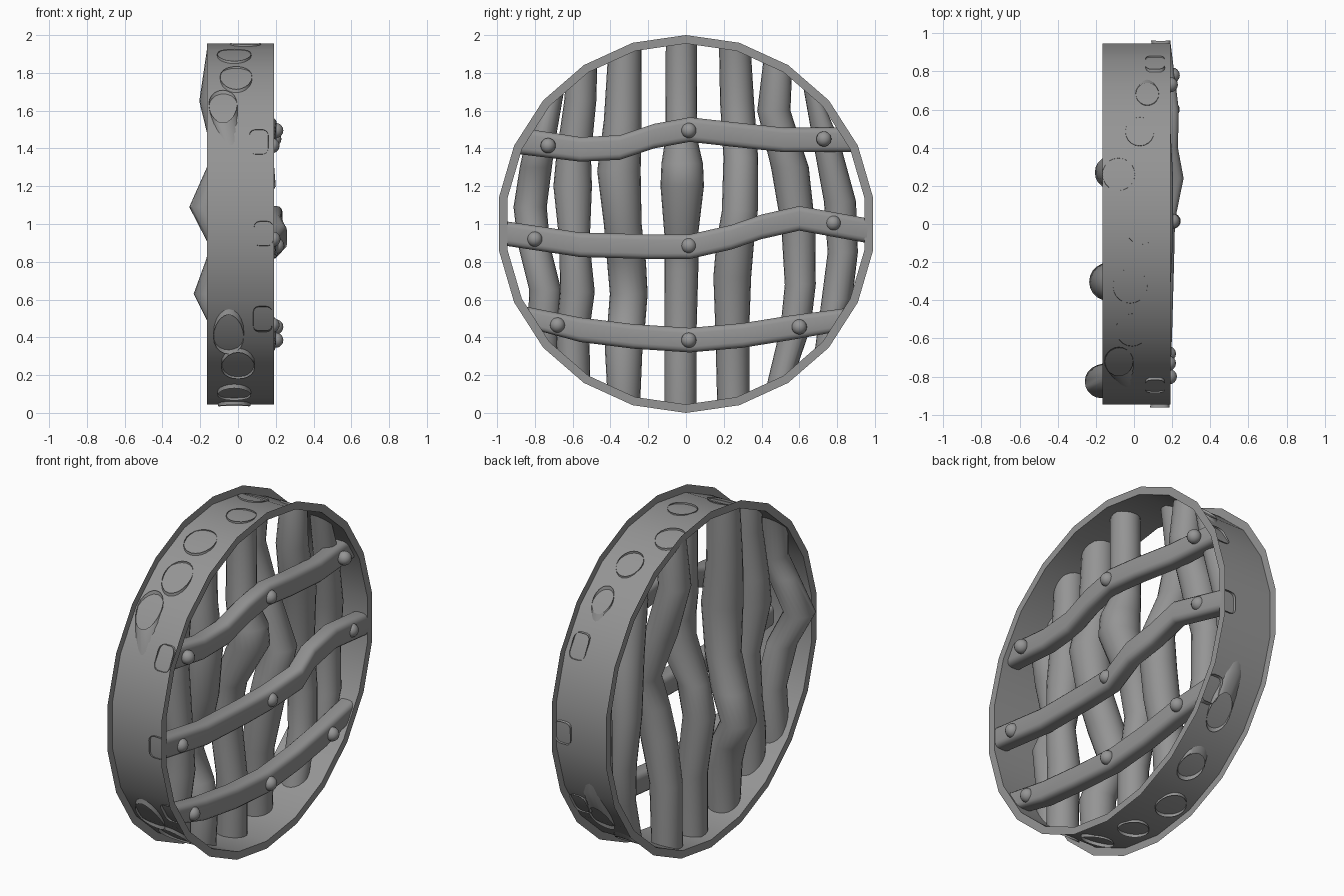
import bpy, bmesh, math
from mathutils import Vector

if "Cube" in bpy.data.objects:
    bpy.data.objects.remove(bpy.data.objects["Cube"])

grey = bpy.data.materials.new("iron_grey")
grey.use_nodes = True
COLOUR = (0.3, 0.3, 0.3, 1)
grey.diffuse_color = COLOUR
grey.node_tree.nodes["Principled BSDF"].inputs["Base Color"].default_value = COLOUR


def finish(bm, name):
    mesh = bpy.data.meshes.new(name)
    bm.to_mesh(mesh)
    bm.free()
    mesh.materials.append(grey)
    obj = bpy.data.objects.new(name, mesh)
    bpy.context.collection.objects.link(obj)
    bpy.ops.object.select_all(action='DESELECT')
    obj.select_set(True)
    bpy.context.view_layer.objects.active = obj
    bpy.ops.object.shade_smooth_by_angle(angle=math.radians(50))


def loft(name, rings):
    """Skin a row of closed rings of points into an open-ended tube."""
    bm = bmesh.new()
    rows = [[bm.verts.new(p) for p in ring] for ring in rings]
    n = len(rows[0])
    for a, b in zip(rows, rows[1:]):
        for i in range(n):
            j = (i + 1) % n
            bm.faces.new((a[i], a[j], b[j], b[i]))
    bmesh.ops.recalc_face_normals(bm, faces=bm.faces)
    finish(bm, name)


def circle(n):
    return [(math.cos(2 * math.pi * i / n), math.sin(2 * math.pi * i / n)) for i in range(n)]


# Hoop: a thin band with a flat lip on each open side
SIDES, BAND, LIP = 22, 0.955, 1.0
profile = [(-0.165, LIP), (-0.165, BAND), (0.19, BAND), (0.19, LIP)]
loft("hoop", [[(x, r * s, 1 + r * c) for c, s in circle(SIDES)] for x, r in profile])

# Bar ends are trimmed to a circle just proud of the band
TRIM, TRIM_Z = 0.961, 0.996


def trimmed(value, across):
    limit = math.sqrt(TRIM ** 2 - across ** 2)
    return max(-limit, min(limit, value))


# Upright bars: stations of (x, y, z, radius), top to bottom
def upright(name, stations):
    rings = []
    for x, y, z, r in stations:
        ring = [(x + r * c, y + r * s) for c, s in circle(20)]
        rings.append([(px, py, TRIM_Z + trimmed(z - TRIM_Z, py)) for px, py in ring])
    loft(name, rings)


upright("upright_1", [(-.08, -.72, 1.78, .075), (-.035, -.775, 1.42, .08),
                      (-.08, -.795, 1.3, .085), (-.17, -.825, 1.09, .088), (-.07, -.805, .89, .085),
                      (-.04, -.745, .65, .085), (-.05, -.755, .15, .08)])
upright("upright_2", [(-.01, -.555, 1.95, .085), (-.01, -.56, 1.65, .085), (-.02, -.595, 1.36, .092),
                      (-.02, -.6, 1.2, .102), (.02, -.59, .9, .08), (.01, -.575, .64, .092),
                      (0, -.6, .43, .088), (0, -.595, .05, .088)])
upright("upright_3", [(-.02, -.325, 2, .09), (-.02, -.335, 1.55, .1), (.01, -.355, 1.28, .115),
                      (-.01, -.335, 1, .1), (-.07, -.315, .8, .103), (-.135, -.303, .63, .1),
                      (-.06, -.315, .48, .1), (-.02, -.33, .35, .1), (-.02, -.33, 0, .088)])
upright("upright_4", [(.04, -.025, 2, .082), (.04, -.025, 1.45, .085), (.08, -.02, 1.32, .11),
                      (.085, -.02, 1.2, .115), (-.03, -.025, .95, .09), (-.07, -.025, .75, .09),
                      (-.02, -.03, .4, .085), (-.02, -.03, 0, .085)])
upright("upright_5", [(-.08, .26, 2, .085), (-.115, .27, 1.65, .09), (-.04, .29, 1.35, .092),
                      (.075, .285, 1.07, .095), (.045, .26, .9, .1), (.01, .245, .72, .1),
                      (-.04, .245, .45, .09), (-.05, .25, 0, .085)])
upright("upright_6", [(.03, .485, 2, .075), (.03, .465, 1.6, .088), (.01, .55, 1.3, .1),
                      (-.02, .595, .98, .09), (0, .605, .68, .082), (.02, .58, .45, .08),
                      (.02, .51, .18, .075), (.02, .5, .02, .075)])
upright("upright_7", [(.07, .68, 1.8, .06), (.06, .74, 1.45, .07), (.02, .815, 1.12, .085),
                      (0, .83, .85, .08), (.02, .8, .6, .082), (.03, .75, .2, .07)])

# Cross bars: rounded box section swept through (x, y, z), with round-headed rivets
HALF_X, HALF_Z, EDGE = 0.05, 0.065, 0.03


def section():
    points = []
    for k in range(16):
        q = k // 4
        a = math.pi / 2 * (q + (k % 4) / 3)
        sx = 1 if q in (0, 3) else -1
        sz = 1 if q < 2 else -1
        points.append((sx * (HALF_X - EDGE) + EDGE * math.cos(a),
                       sz * (HALF_Z - EDGE) + EDGE * math.sin(a)))
    return points


def cross_bar(name, path, rivets):
    loft(name, [[(x + dx, trimmed(y, z + dz - TRIM_Z), z + dz) for dx, dz in section()]
                for x, y, z in path])
    for number, (x, y, z) in enumerate(rivets, 1):
        bm = bmesh.new()
        bmesh.ops.create_uvsphere(bm, u_segments=16, v_segments=10, radius=0.04)
        bmesh.ops.translate(bm, vec=Vector((x, y, z)), verts=bm.verts)
        finish(bm, f"{name}_rivet_{number}")


cross_bar("upper_cross_bar",
          [(.11, -.93, 1.435), (.13, -.56, 1.395), (.14, -.35, 1.405), (.15, -.17, 1.465), (.155, .02, 1.5),
           (.155, .24, 1.475), (.14, .52, 1.445), (.11, .93, 1.445)],
          [(.18, -.73, 1.415), (.2, .015, 1.495), (.19, .73, 1.45)])
cross_bar("middle_cross_bar",
          [(.135, -.99, .95), (.15, -.56, .89), (.16, -.2, .88), (.165, .02, .88), (.21, .24, .93),
           (.18, .4, .985), (.185, .6, 1.03), (.14, .99, .965)],
          [(.185, -.8, .92), (.205, .015, .885), (.2, .78, 1.005)])
cross_bar("lower_cross_bar",
          [(.13, -.9, .5), (.14, -.56, .44), (.15, -.28, .405), (.15, .02, .385), (.15, .3, .41),
           (.15, .55, .45), (.13, .9, .49)],
          [(.18, -.68, .465), (.2, .015, .385), (.2, .6, .455)])
